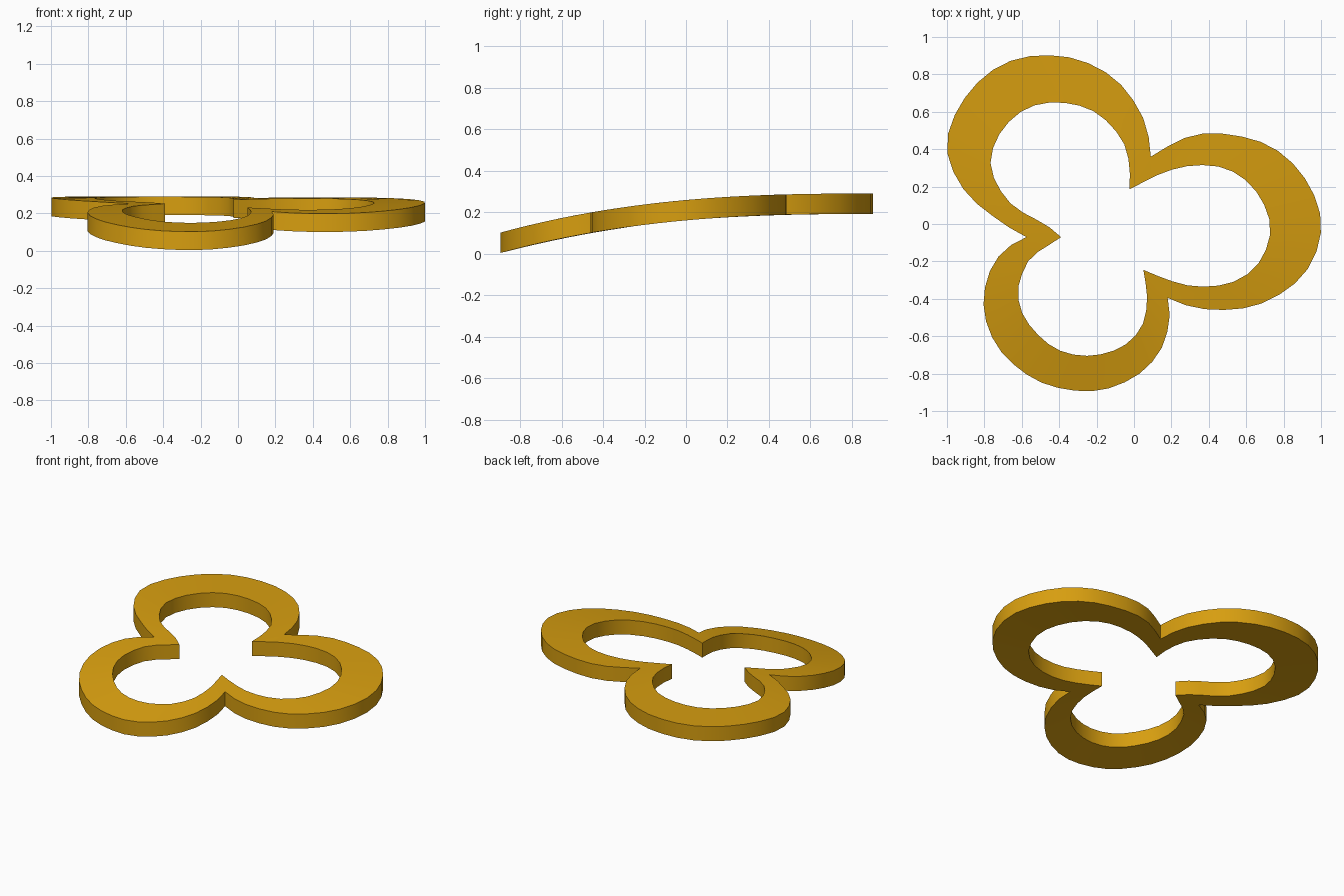
import bpy, bmesh, math
from mathutils import Vector

if "Cube" in bpy.data.objects:
    bpy.data.objects.remove(bpy.data.objects["Cube"])

N = 22          # segments per lobe
THICK = 0.098

# Control points of each lobe, from one inward notch to the next
OUTER = [
    [(.09, .36), (.27, .46), (.45, .485), (.70, .43), (.88, .29), (.99, .08),
     (.985, -.12), (.88, -.30), (.67, -.43), (.44, -.46), (.26, -.43), (.18, -.395)],
    [(.18, -.395), (.19, -.50), (.15, -.66), (.03, -.80), (-.16, -.885), (-.36, -.885),
     (-.55, -.82), (-.72, -.67), (-.80, -.48), (-.785, -.29), (-.70, -.145), (-.575, -.07)],
    [(-.575, -.07), (-.71, .01), (-.90, .17), (-1, .39), (-.95, .60), (-.80, .79),
     (-.60, .89), (-.34, .89), (-.12, .79), (.02, .625), (.075, .48), (.09, .36)],
]
INNER = [
    [(-.025, .185), (.17, .28), (.35, .315), (.52, .285), (.66, .165), (.73, -.02),
     (.67, -.205), (.53, -.31), (.35, -.335), (.20, -.305), (.05, -.245)],
    [(.05, -.245), (.07, -.40), (.04, -.55), (-.07, -.66), (-.25, -.705), (-.43, -.66),
     (-.58, -.51), (-.62, -.35), (-.56, -.19), (-.48, -.13), (-.39, -.07)],
    [(-.39, -.07), (-.47, -.005), (-.66, .11), (-.765, .30), (-.72, .48), (-.58, .615),
     (-.40, .65), (-.21, .60), (-.07, .46), (-.025, .32), (-.025, .185)],
]


def smooth_lobe(pts):
    """Spline through the points, resampled evenly to N segments (end point left out)."""
    p = [Vector(q) for q in pts]
    p = [2 * p[0] - p[1]] + p + [2 * p[-1] - p[-2]]
    fine = []
    for i in range(1, len(p) - 2):
        a, b, c, d = p[i - 1:i + 3]
        for k in range(12):
            t = k / 12
            fine.append(0.5 * (2 * b + (c - a) * t + (2 * a - 5 * b + 4 * c - d) * t * t
                               + (3 * b - a - 3 * c + d) * t ** 3))
    fine.append(p[-2])
    run = [0.0]
    for a, b in zip(fine, fine[1:]):
        run.append(run[-1] + (b - a).length)
    out, j = [], 0
    for k in range(N):
        s = run[-1] * k / N
        while run[j + 1] < s:
            j += 1
        out.append(fine[j].lerp(fine[j + 1], (s - run[j]) / (run[j + 1] - run[j])))
    return out


def top_z(y):
    """The ring bends down toward the front."""
    return 0.29 - 0.19 * (max(0.0, 0.9 - y) / 1.8) ** 2.6


# Three-lobed ring: outer and inner loops, top and bottom
bm = bmesh.new()


def loop(lobes, drop):
    return [bm.verts.new((q.x, q.y, max(0.0, top_z(q.y) - drop)))
            for lobe in lobes for q in smooth_lobe(lobe)]


rings = [loop(OUTER, 0), loop(INNER, 0), loop(INNER, THICK), loop(OUTER, THICK)]
count = len(rings[0])
for r in range(4):
    a, b = rings[r], rings[(r + 1) % 4]
    for i in range(count):
        j = (i + 1) % count
        bm.faces.new((a[i], a[j], b[j], b[i]))
bmesh.ops.recalc_face_normals(bm, faces=bm.faces)
mesh = bpy.data.meshes.new("trefoil_ring")
bm.to_mesh(mesh)
bm.free()
ring = bpy.data.objects.new("trefoil_ring", mesh)
bpy.context.collection.objects.link(ring)

# Single gold colour
gold = bpy.data.materials.new("gold")
gold.diffuse_color = (0.68, 0.342, 0.005, 1)
gold.use_nodes = True
gold.node_tree.nodes["Principled BSDF"].inputs["Base Color"].default_value = gold.diffuse_color
mesh.materials.append(gold)

bpy.context.view_layer.objects.active = ring
ring.select_set(True)
bpy.ops.object.shade_smooth_by_angle(angle=math.radians(30))
